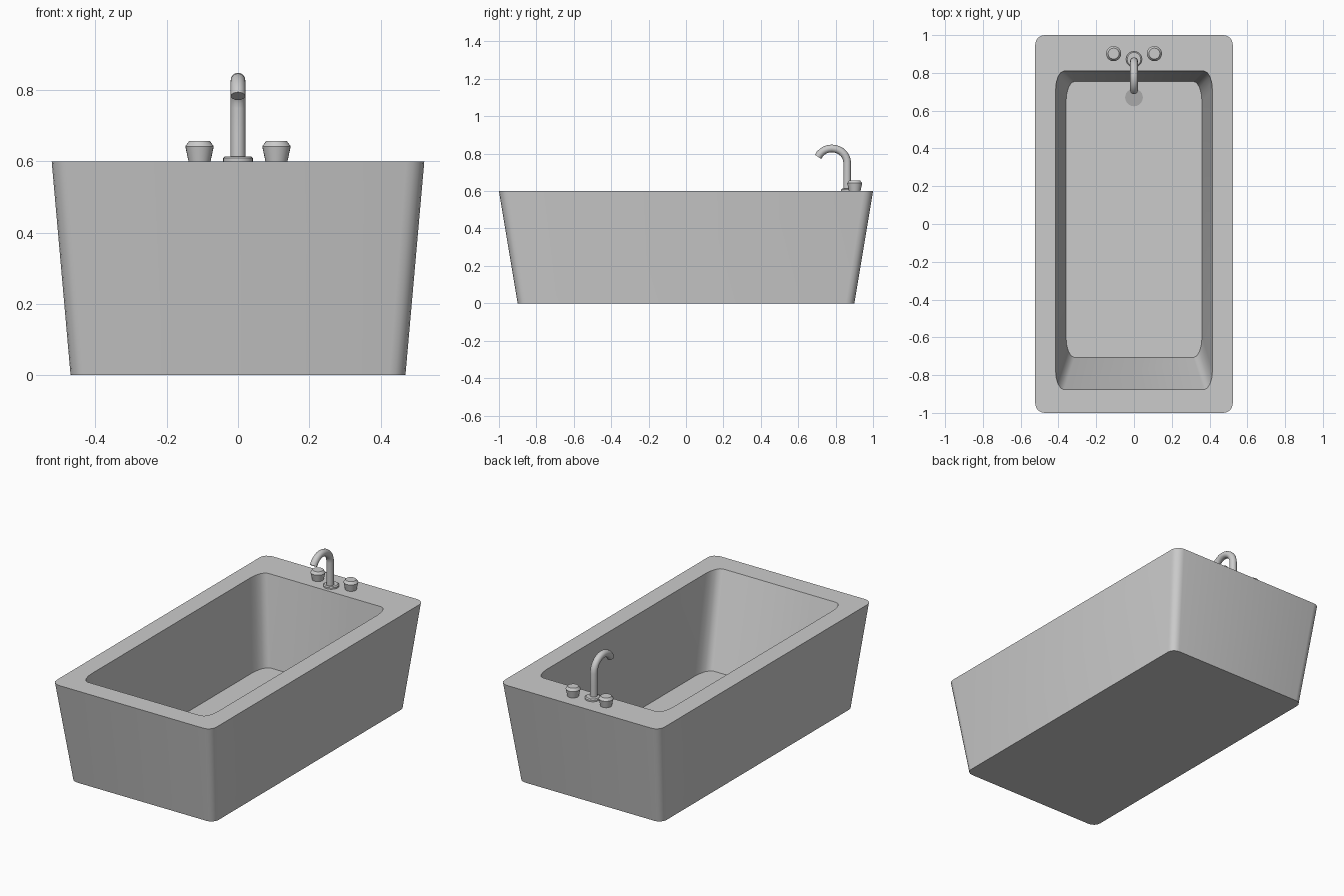
import bpy, bmesh, math

if "Cube" in bpy.data.objects:
    bpy.data.objects.remove(bpy.data.objects["Cube"])


def finish(name, bm, angle=35):
    bmesh.ops.recalc_face_normals(bm, faces=bm.faces)
    mesh = bpy.data.meshes.new(name)
    bm.to_mesh(mesh)
    bm.free()
    ob = bpy.data.objects.new(name, mesh)
    bpy.context.collection.objects.link(ob)
    smooth(ob, angle)
    return ob


def smooth(ob, angle):
    bpy.ops.object.select_all(action='DESELECT')
    bpy.context.view_layer.objects.active = ob
    ob.select_set(True)
    bpy.ops.object.shade_smooth_by_angle(angle=math.radians(angle))


def bridge(bm, rings):
    for a, b in zip(rings, rings[1:]):
        n = len(a)
        for i in range(n):
            j = (i + 1) % n
            bm.faces.new((a[i], a[j], b[j], b[i]))
    bm.faces.new(rings[0])
    bm.faces.new(rings[-1])


def rounded_ring(bm, hx, y0, y1, z, rx, ry, seg=4):
    """Rectangle with elliptical corners."""
    corners = [(hx - rx, y1 - ry, 0), (-hx + rx, y1 - ry, 90),
               (-hx + rx, y0 + ry, 180), (hx - rx, y0 + ry, 270)]
    ring = []
    for cx, cy, start in corners:
        for i in range(seg + 1):
            a = math.radians(start + 90 * i / seg)
            ring.append(bm.verts.new((cx + rx * math.cos(a), cy + ry * math.sin(a), z)))
    return ring


def lathe(name, x, y, profile, sides=24):
    bm = bmesh.new()
    rings = []
    for r, z in profile:
        rings.append([bm.verts.new((x + r * math.cos(2 * math.pi * i / sides),
                                    y + r * math.sin(2 * math.pi * i / sides), z))
                      for i in range(sides)])
    bridge(bm, rings)
    return finish(name, bm)


# Tub: outer shell, flat rim, tapered basin with a sloped backrest
RIM, FLOOR = 0.6, 0.075
bm = bmesh.new()
bridge(bm, [
    rounded_ring(bm, 0.47, -0.90, 0.90, 0, 0.045, 0.045),
    rounded_ring(bm, 0.523, -1.0, 1.0, RIM, 0.05, 0.05),
    rounded_ring(bm, 0.415, -0.877, 0.81, RIM, 0.045, 0.10),
    rounded_ring(bm, 0.36, -0.707, 0.755, FLOOR, 0.045, 0.11),
])
finish("tub", bm)

# Drain
drain = lathe("drain", 0, 0.67, [(0.047, FLOOR - 0.005), (0.047, FLOOR + 0.002)])
mat = bpy.data.materials.new("drain_grey")
mat.diffuse_color = (0.4, 0.4, 0.4, 1)
mat.use_nodes = True
mat.node_tree.nodes["Principled BSDF"].inputs["Base Color"].default_value = mat.diffuse_color
drain.data.materials.append(mat)

# Tap handles
for side, x in (("left", -0.108), ("right", 0.108)):
    lathe(side + "_handle", x, 0.902,
          [(0.031, RIM), (0.040, 0.642), (0.029, 0.657)])

# Tap base flange
lathe("tap_base", 0, 0.872, [(0.042, RIM), (0.042, 0.609), (0.036, 0.614)])

# Curved spout
path = [(0.862, RIM), (0.862, 0.68)]
for i in range(13):
    a = math.radians(155 * i / 12)
    path.append((0.78 + 0.082 * math.cos(a), 0.75 + 0.078 * math.sin(a)))
curve = bpy.data.curves.new("spout", 'CURVE')
curve.dimensions = '3D'
curve.bevel_depth = 0.0205
curve.bevel_resolution = 6
curve.use_fill_caps = True
spline = curve.splines.new('POLY')
spline.points.add(len(path) - 1)
for p, (y, z) in zip(spline.points, path):
    p.co = (0, y, z, 1)
spout = bpy.data.objects.new("spout", curve)
bpy.context.collection.objects.link(spout)
bpy.ops.object.select_all(action='DESELECT')
bpy.context.view_layer.objects.active = spout
spout.select_set(True)
bpy.ops.object.convert(target='MESH')
smooth(bpy.context.view_layer.objects.active, 40)
